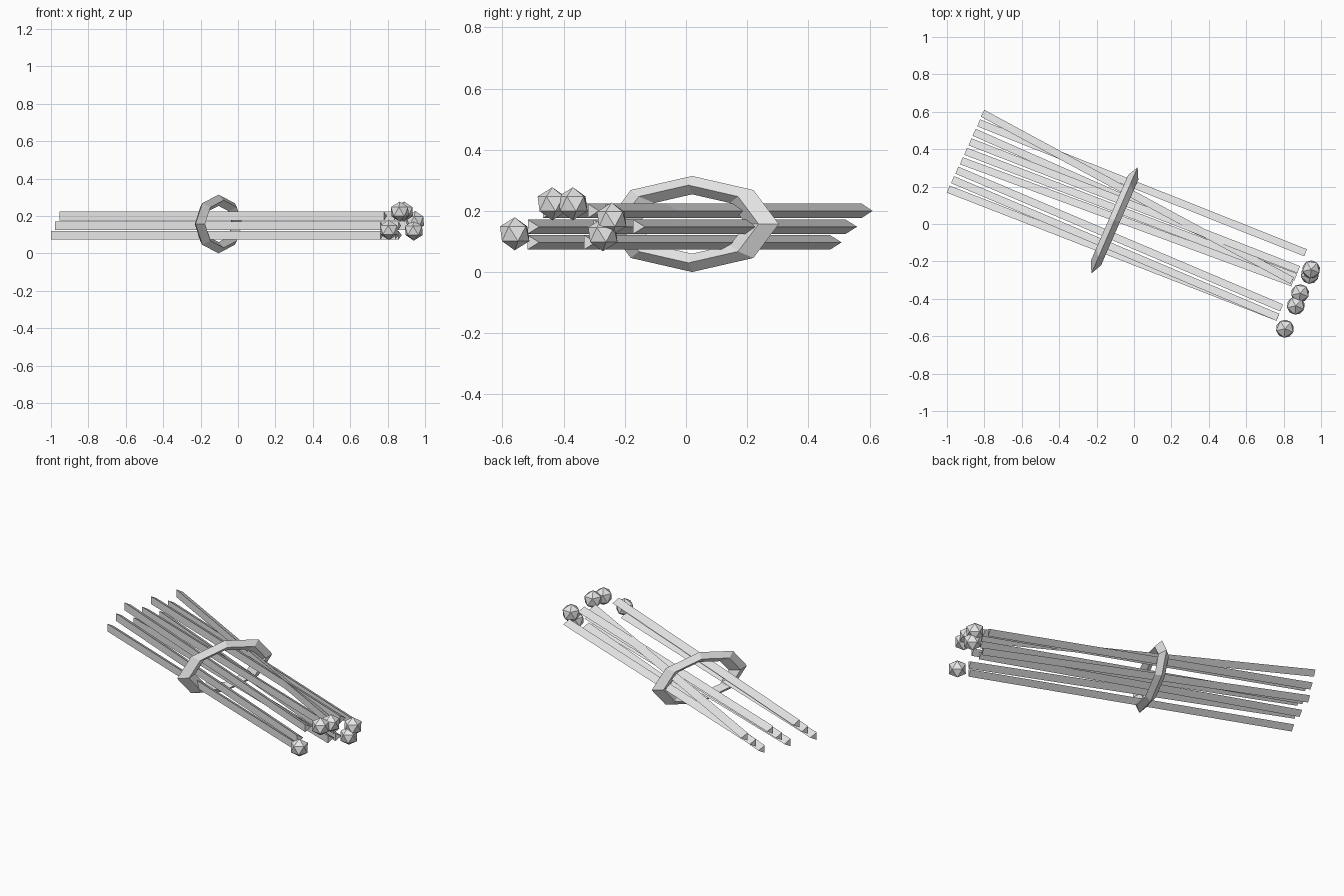
import bpy, math
from mathutils import Matrix, Vector

cube = bpy.data.objects.get("Cube")
if cube:
    bpy.data.objects.remove(cube, do_unlink=True)

# Single pale grey material
grey = bpy.data.materials.new("pale_grey")
grey.use_nodes = True
colour = (0.8, 0.8, 0.8, 1)
grey.diffuse_color = colour
grey.node_tree.nodes["Principled BSDF"].inputs["Base Color"].default_value = colour

UP = Vector((0, 0, 1))
STEM_R = 0.027
LAYERS = (0.2, 0.148, 0.097)


def stem(name, start, end):
    """Three-sided rod whose ridge runs from start to end."""
    along = (end - start).normalized()
    side = UP.cross(along)
    half = UP * STEM_R * math.sin(math.radians(60))
    base = -side * STEM_R * 1.5
    section = (Vector(), base + half, base - half)
    verts = [p + s for p in (start, end) for s in section]
    faces = [(0, 1, 2), (5, 4, 3)]
    for i in range(3):
        j = (i + 1) % 3
        faces.append((i, i + 3, j + 3, j))
    mesh = bpy.data.meshes.new(name)
    mesh.from_pydata(verts, [], faces)
    mesh.materials.append(grey)
    obj = bpy.data.objects.new(name, mesh)
    bpy.context.collection.objects.link(obj)


# Nine stems: even fan at the cut ends, stacked in three repeating layers
tips = [(0.855, -0.285), (0.925, -0.135), (0.875, -0.25),
        (0.887, -0.225), (0.872, -0.265), (0.855, -0.295),
        (0.797, -0.43), (0.777, -0.48), (0.777, -0.48)]
for i, (x, y) in enumerate(tips):
    z = LAYERS[i % 3]
    stem(f"stem_{i + 1}",
         Vector((-0.8 - 0.0232 * i, 0.61 - 0.0506 * i, z)), Vector((x, y, z)))

# Eight-sided band stretched sideways around the bundle
angle = math.radians(-23.5)
along = Vector((math.cos(angle), math.sin(angle), 0))
side = UP.cross(along)
bpy.ops.mesh.primitive_torus_add(major_segments=8, minor_segments=4,
                                 major_radius=0.127, minor_radius=0.03)
band = bpy.context.object
band.name = "band"
axes = Matrix((side, UP, along)).transposed().to_4x4()
band.matrix_world = (Matrix.Translation((-0.104, 0.02, 0.157)) @ axes
                     @ Matrix.Diagonal((1.97, 1, 1, 1)))
band.data.materials.append(grey)

# Faceted berries beyond the stem tips
berries = [(0.807, -0.56, 0.125), (0.865, -0.437, 0.223), (0.888, -0.37, 0.223),
           (0.947, -0.243, 0.173), (0.94, -0.272, 0.122)]
for i, place in enumerate(berries):
    bpy.ops.mesh.primitive_ico_sphere_add(subdivisions=1, radius=0.054,
                                          location=place, rotation=(0, 0, angle))
    berry = bpy.context.object
    berry.name = f"berry_{i + 1}"
    berry.data.materials.append(grey)
